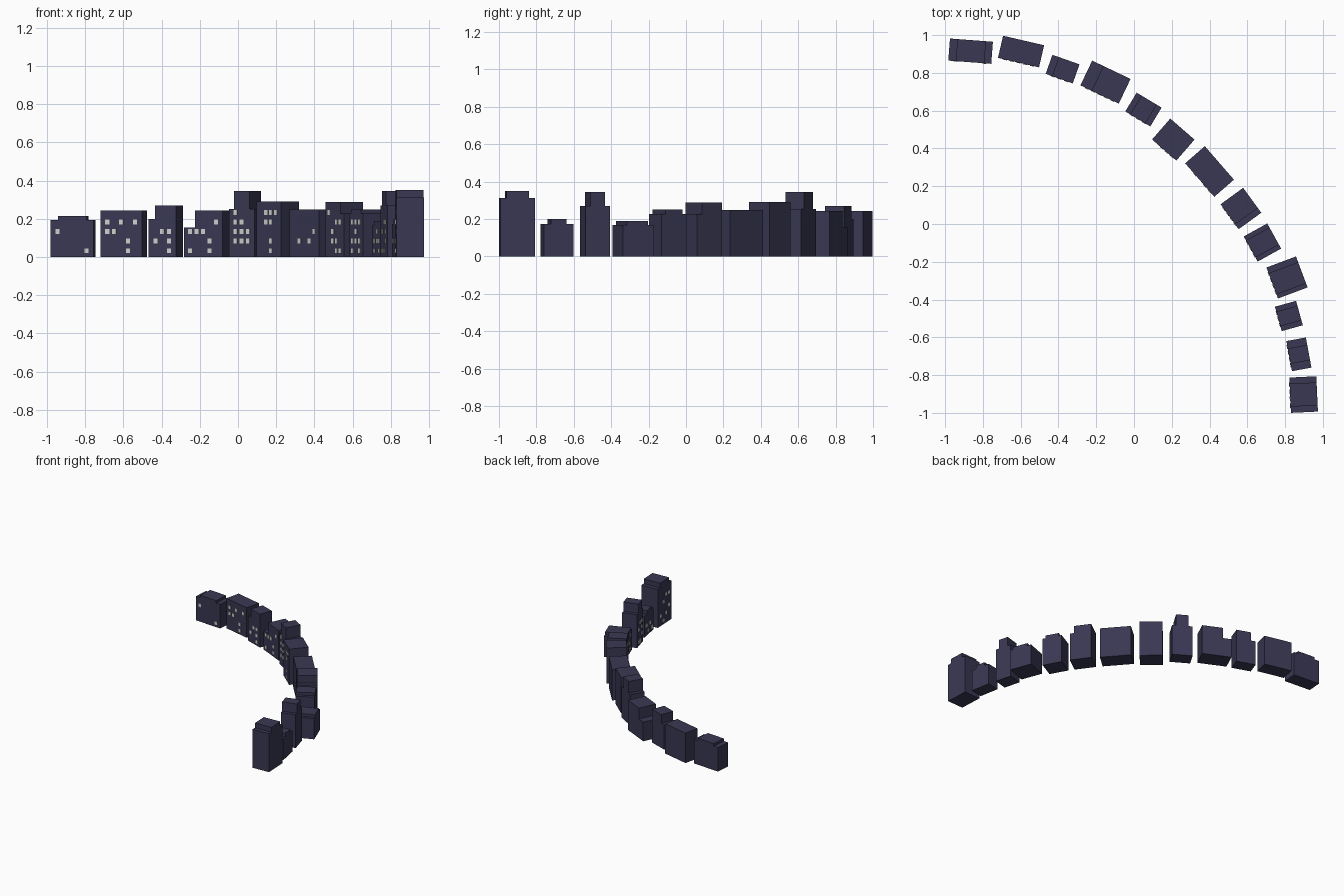
import bpy, bmesh, math
from mathutils import Matrix, Vector

if "Cube" in bpy.data.objects:
    bpy.data.objects.remove(bpy.data.objects["Cube"])


def material(name, rgb):
    m = bpy.data.materials.new(name)
    m.diffuse_color = (*rgb, 1)
    m.use_nodes = True
    m.node_tree.nodes["Principled BSDF"].inputs["Base Color"].default_value = m.diffuse_color
    return m


wall = material("dusk_wall", (0.041, 0.039, 0.086))
lit = material("pale_window", (0.62, 0.62, 0.60))


def add_object(name, bm, mat, place):
    bmesh.ops.recalc_face_normals(bm, faces=bm.faces[:])
    mesh = bpy.data.meshes.new(name)
    bm.to_mesh(mesh)
    bm.free()
    mesh.materials.append(mat)
    ob = bpy.data.objects.new(name, mesh)
    ob.matrix_world = place
    bpy.context.collection.objects.link(ob)


def block(name, w, d, h, step, place):
    """Stepped front outline, extruded through the depth."""
    outline = [(-w / 2, 0), (w / 2, 0)]
    if step:
        a, b, top = step
        outline += [(w / 2, h)] if b < w / 2 - 0.005 else []
        b = b if b < w / 2 - 0.005 else w / 2
        a = a if a > -w / 2 + 0.005 else -w / 2
        outline += [(b, h)] if b < w / 2 else []
        outline += [(b, top), (a, top)]
        outline += [(a, h), (-w / 2, h)] if a > -w / 2 else []
    else:
        outline += [(w / 2, h), (-w / 2, h)]
    bm = bmesh.new()
    face = bm.faces.new([bm.verts.new((x, -d / 2, z)) for x, z in outline])
    ext = bmesh.ops.extrude_face_region(bm, geom=[face])
    moved = [v for v in ext["geom"] if isinstance(v, bmesh.types.BMVert)]
    bmesh.ops.translate(bm, verts=moved, vec=(0, d, 0))
    add_object(name, bm, wall, place)


def windows(name, w, d, rows, place):
    """Thin plates on the inner face; each row lists its lit columns."""
    columns = int(w / 0.04)
    bm = bmesh.new()
    for r, row in enumerate(rows):
        for c in row:
            x = -w / 2 + int(c) * w / (columns + 1)
            size = Matrix.Diagonal((0.022, 0.004, 0.026, 1))
            spot = Matrix.Translation((x, -d / 2 - 0.001, 0.033 + 0.05 * r))
            bmesh.ops.create_cube(bm, size=1, matrix=spot @ size)
    add_object(name, bm, lit, place)


# x, y, turn, width, depth, height, raised part (left, right, top), lit windows from the ground up
buildings = [
    (-0.865, 0.915, 4.3, 0.228, 0.117, 0.195, (-0.074, 0.077, 0.215), ["5", "", "1"]),
    (-0.598, 0.913, 13, 0.223, 0.120, 0.243, None, ["4", "4", "12", "135"]),
    (-0.378, 0.820, 19.5, 0.152, 0.107, 0.200, (-0.040, 0.076, 0.270), ["3", "13", "23"]),
    (-0.151, 0.751, 25.5, 0.225, 0.145, 0.155, (-0.047, 0.113, 0.243), ["14", "4", "123", "5"]),
    (0.050, 0.606, 31, 0.154, 0.116, 0.252, (-0.047, 0.047, 0.345), ["", "123", "123", "12", "1"]),
    (0.208, 0.447, 41, 0.170, 0.147, 0.290, None, ["3", "3", "", "23", "234"]),
    (0.400, 0.278, 49, 0.235, 0.138, 0.248, None, ["", "24", "5"]),
    (0.566, 0.082, 54, 0.163, 0.148, 0.227, (-0.082, 0.050, 0.288), ["34", "23", "2", "34", "1"]),
    (0.680, -0.098, 61, 0.152, 0.142, 0.227, (-0.052, 0.052, 0.250), ["13", "123", "2", "123"]),
    (0.810, -0.283, 69.5, 0.175, 0.167, 0.168, (-0.055, 0.065, 0.188), ["134", "123", "24"]),
    (0.820, -0.487, 74.5, 0.134, 0.116, 0.270, (-0.040, 0.040, 0.345), ["12", "3", "13", "23"]),
    (0.873, -0.690, 79.5, 0.162, 0.105, 0.172, (-0.041, 0.041, 0.200), ["24", "13"]),
    (0.898, -0.903, 87.3, 0.187, 0.143, 0.312, (-0.061, 0.061, 0.350), ["2", "13", "4", "2", "34"]),
]

for i, (x, y, turn, w, d, h, step, rows) in enumerate(buildings, 1):
    place = Matrix.Translation((x, y, 0)) @ Matrix.Rotation(-math.radians(turn), 4, "Z")
    block(f"building_{i}", w, d, h, step, place)
    windows(f"windows_{i}", w, d, rows, place)
